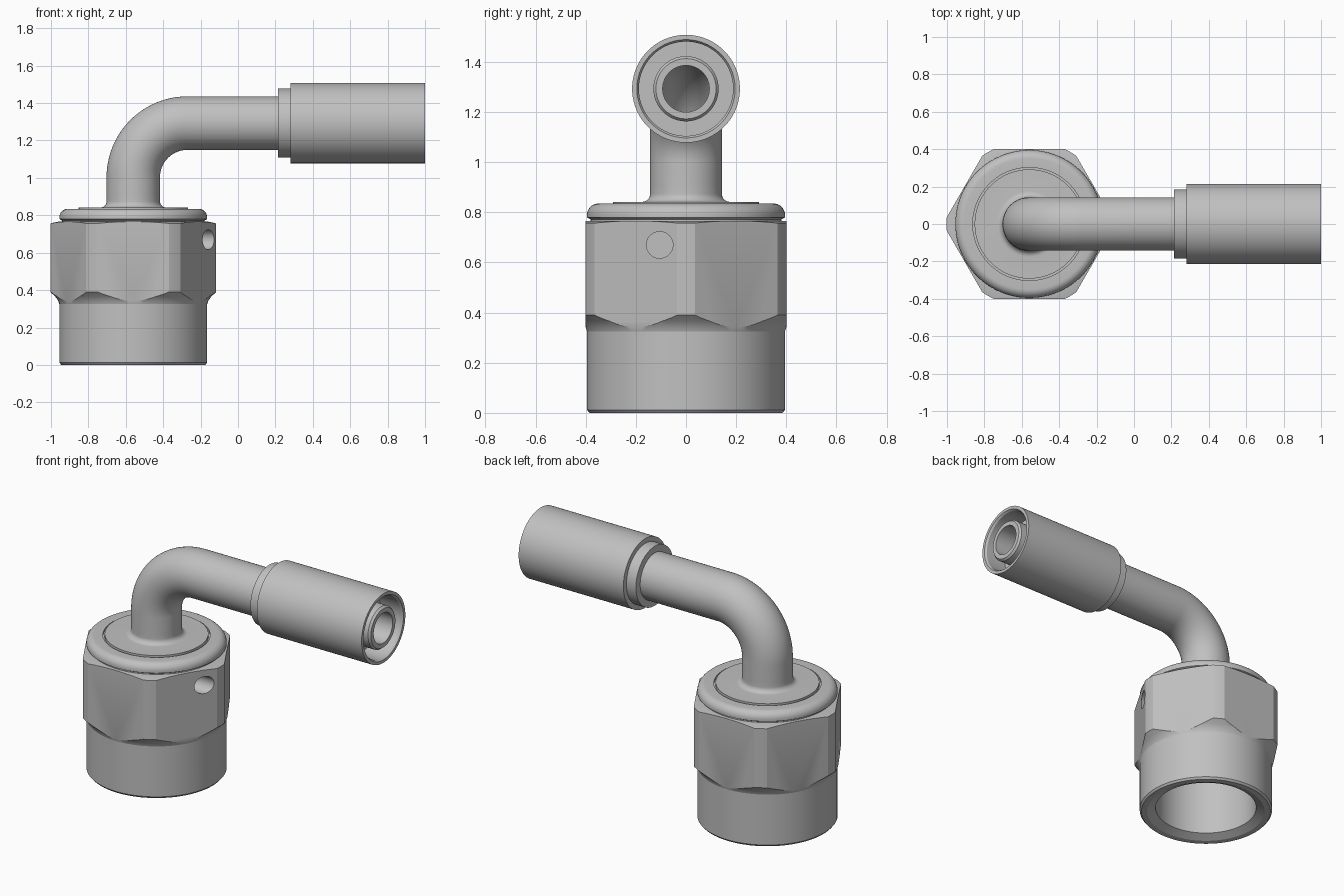
import bpy
import bmesh
from math import cos, sin, pi, radians
from mathutils import Vector

if "Cube" in bpy.data.objects:
    bpy.data.objects.remove(bpy.data.objects["Cube"])

NUT_X = -0.56      # vertical axis of the nut
PIPE_Z = 1.293     # horizontal axis of the hose end
BEND = 0.29        # bend radius of the pipe
BORE = 0.093

steel = bpy.data.materials.new("steel_grey")
steel.use_nodes = True
steel.diffuse_color = (0.53, 0.53, 0.53, 1)
steel.node_tree.nodes["Principled BSDF"].inputs["Base Color"].default_value = steel.diffuse_color


def skin(name, rings, sides=96, closed=True):
    """Skin circles given as (centre, tilt about y, radius); closed joins last to first."""
    bm = bmesh.new()
    loops = []
    for centre, tilt, r in rings:
        u = Vector((cos(tilt), 0, -sin(tilt)))
        v = Vector((0, 1, 0))
        angles = [2 * pi * i / sides for i in range(sides)]
        loops.append([bm.verts.new(Vector(centre) + r * (u * cos(a) + v * sin(a))) for a in angles])
    pairs = list(zip(loops, loops[1:]))
    if closed:
        pairs.append((loops[-1], loops[0]))
    else:
        bm.faces.new(loops[0])
        bm.faces.new(loops[-1])
    for a, b in pairs:
        for i in range(sides):
            j = (i + 1) % sides
            bm.faces.new((a[i], a[j], b[j], b[i]))
    bmesh.ops.recalc_face_normals(bm, faces=bm.faces)
    mesh = bpy.data.meshes.new(name)
    bm.to_mesh(mesh)
    bm.free()
    mesh.materials.append(steel)
    obj = bpy.data.objects.new(name, mesh)
    bpy.context.scene.collection.objects.link(obj)
    return obj


def upright(profile):
    return [((NUT_X, 0, z), 0, r) for r, z in profile]


def sideways(profile, y=0, z=PIPE_Z):
    return [((x, y, z), pi / 2, r) for r, x in profile]


def arc(cr, cz, radius, start, end, steps=8):
    """Profile points on a circular fillet, angles in degrees."""
    angles = [radians(start + (end - start) * i / steps) for i in range(steps + 1)]
    return [(cr + radius * cos(a), cz + radius * sin(a)) for a in angles]


def boolean(obj, tool, operation):
    mod = obj.modifiers.new("cut", 'BOOLEAN')
    mod.operation = operation
    mod.solver = 'EXACT'
    mod.object = tool
    bpy.context.view_layer.objects.active = obj
    bpy.ops.object.modifier_apply(modifier=mod.name)


def smooth(obj):
    obj.data.shade_smooth()
    obj.data.set_sharp_from_angle(angle=radians(20))


# Round nut body: threaded cavity, outer wall, rounded collar, groove and pipe fillet
body_profile = [(BORE, 0.66), (0.30, 0.45), (0.30, 0.025), (0.35, 0), (0.385, 0),
                (0.395, 0.012), (0.395, 0.75), (0.38, 0.757), (0.38, 0.772), (0.395, 0.78)]
body_profile += arc(0.35, 0.79, 0.045, 0, 90)
body_profile += [(0.302, 0.835), (0.302, 0.822), (0.292, 0.822), (0.292, 0.842)]
body_profile += arc(0.175, 0.874, 0.032, 270, 180)
body_profile += [(0.143, 0.9), (BORE, 0.9)]
nut_body = skin("nut_body", upright(body_profile))

# Hexagon grip, trimmed by a turned shape for the scalloped chamfers
hex_grip = skin("hex_grip", upright([(0.4 / cos(pi / 6), 0.3), (0.4 / cos(pi / 6), 0.8)]),
                sides=6, closed=False)
trim_profile = [(0.35, 0.32), (0.395, 0.325), (0.401, 0.343), (0.418, 0.366), (0.443, 0.39),
                (0.443, 0.757), (0.40, 0.766), (0.35, 0.766)]
trim = skin("trim_helper", upright(trim_profile))
boolean(hex_grip, trim, 'INTERSECT')

# Lock hole drilled sideways through one flat
drill = skin("drill_helper", sideways([(0.053, -0.26), (0.053, 0)], y=-0.105, z=0.67),
             sides=48, closed=False)
for part in (hex_grip, nut_body):
    boolean(part, drill, 'DIFFERENCE')
for helper in (trim, drill):
    bpy.data.objects.remove(helper)

# Hollow elbow pipe: riser, quarter bend and straight run
path = [((NUT_X, 0, 0.86), 0)]
for i in range(25):
    t = pi / 2 * i / 24
    path.append(((NUT_X + BEND - BEND * cos(t), 0, PIPE_Z - BEND + BEND * sin(t)), t))
path.append(((0.25, 0, PIPE_Z), pi / 2))
elbow_pipe = skin("elbow_pipe", [(c, t, 0.143) for c, t in path]
                  + [(c, t, BORE) for c, t in reversed(path)])

# Hose end: collar, crimp sleeve with open annulus, and inner nipple
hose_profile = [(BORE, 0.215), (0.185, 0.215), (0.185, 0.28), (0.215, 0.28), (0.215, 1),
                (0.196, 1), (0.188, 0.988), (0.188, 0.85), (0.13, 0.85), (0.13, 0.985),
                (0.12, 0.998), (BORE, 0.998)]
hose_sleeve = skin("hose_sleeve", sideways(hose_profile))

for part in (nut_body, hex_grip, elbow_pipe, hose_sleeve):
    smooth(part)
